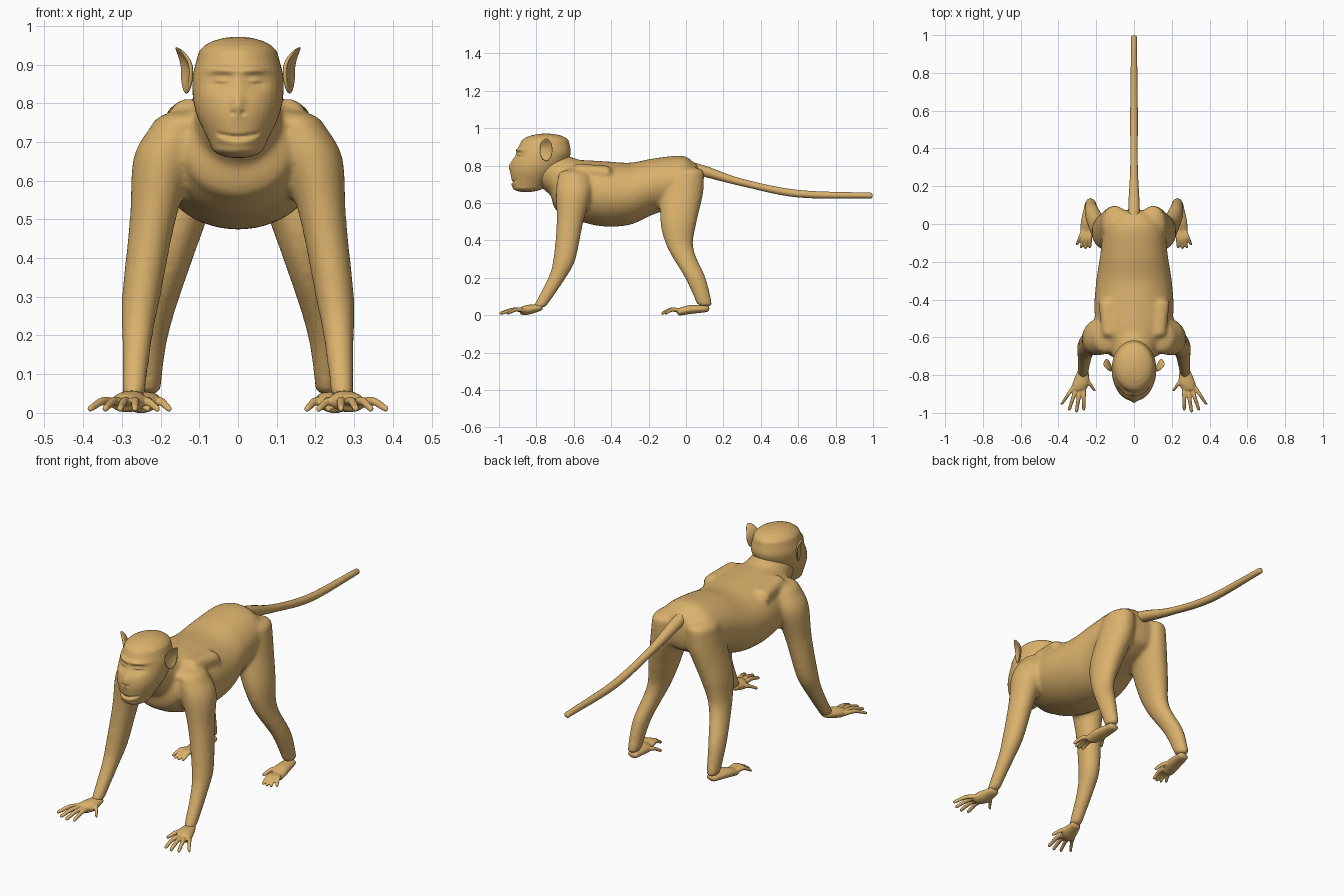
import bpy, bmesh, math
from mathutils import Vector

RIGHT, BACK, UP = Vector((1, 0, 0)), Vector((0, 1, 0)), Vector((0, 0, 1))
SIDES = {"left": 1, "right": -1}

default = bpy.data.objects.get("Cube")
if default:
    bpy.data.objects.remove(default, do_unlink=True)

fur = bpy.data.materials.new("tan_fur")
fur.use_nodes = True
fur.diffuse_color = (0.7, 0.44, 0.15, 1)
shader = next(node for node in fur.node_tree.nodes if node.type == "BSDF_PRINCIPLED")
shader.inputs["Base Color"].default_value = fur.diffuse_color
shader.inputs["Roughness"].default_value = 0.8


def spline(rows, steps=6):
    """Smooth curve through a few rows of position and radius."""
    points = [Vector(row) for row in rows]
    slopes = []
    for i in range(len(points)):
        before, after = max(i - 1, 0), min(i + 1, len(points) - 1)
        slopes.append((points[after] - points[before]) / (after - before))
    curve = []
    for i in range(len(points) - 1):
        start, end = points[i], points[i + 1]
        for step in range(steps):
            t = step / steps
            ease = t * t * (3 - 2 * t)
            leave = t * (1 - t) ** 2
            arrive = t * t * (t - 1)
            curve.append(start.lerp(end, ease) + slopes[i] * leave + slopes[i + 1] * arrive)
    return curve + [points[-1]]


def dome(end, inner, cap, steps=5):
    """Shrinking rows that round off one end of a tube."""
    outward = (end.xyz - inner.xyz).normalized()
    rows = []
    for step in range(1, steps + 1):
        angle = math.radians(85) * step / steps
        centre = end.xyz + outward * end.w * cap * math.sin(angle)
        rows.append(Vector((*centre, end.w * math.cos(angle))))
    return rows


def loft(bm, rows, across, along, ratio=1, side=1, cap=0.5, sides=24):
    """Round-ended tube of ellipses; ratio is the second radius over the first."""
    curve = spline(rows)
    head, tail = dome(curve[0], curve[1], cap), dome(curve[-1], curve[-2], cap)
    rings = []
    for row in head[::-1] + curve + tail:
        ring = []
        for k in range(sides):
            angle = math.tau * k / sides
            offset = across * math.cos(angle) + along * ratio * math.sin(angle)
            p = row.xyz + offset * row.w
            ring.append(bm.verts.new((p.x * side, p.y, p.z)))
        rings.append(ring)
    for ring, following in zip(rings, rings[1:]):
        for k in range(sides):
            bm.faces.new((ring[k - 1], ring[k], following[k], following[k - 1]))
    bm.faces.new(rings[0])
    bm.faces.new(rings[-1])


def finish(name, bm, voxel=0, smooth=0):
    """Turn the parts into one smooth skin."""
    bmesh.ops.recalc_face_normals(bm, faces=bm.faces[:])
    mesh = bpy.data.meshes.new(name)
    bm.to_mesh(mesh)
    bm.free()
    obj = bpy.data.objects.new(name, mesh)
    bpy.context.collection.objects.link(obj)
    bpy.ops.object.select_all(action="DESELECT")
    bpy.context.view_layer.objects.active = obj
    obj.select_set(True)
    if voxel:
        skin = obj.modifiers.new("skin", "REMESH")
        skin.mode = "VOXEL"
        skin.voxel_size = voxel
        soften = obj.modifiers.new("soften", "SMOOTH")
        soften.iterations = smooth
        for name in ("skin", "soften"):
            bpy.ops.object.modifier_apply(modifier=name)
    obj.data.materials.clear()
    obj.data.materials.append(fur)
    bpy.ops.object.shade_smooth()
    return obj


# Body: torso, neck, shoulder blades, arms and legs
torso = [(0, -.68, .67, .14), (0, -.6, .67, .19), (0, -.45, .65, .21), (0, -.3, .65, .2),
         (0, -.17, .69, .18), (0, -.02, .72, .16), (0, .04, .72, .12)]
neck = [(0, -.56, .68, .14), (0, -.75, .79, .1)]
blade = [(.13, -.58, .78, .04), (.14, -.42, .76, .05)]
arm = [(.15, -.6, .75, .07), (.19, -.6, .66, .08), (.22, -.62, .5, .06),
       (.25, -.65, .3, .05), (.26, -.69, .2, .04), (.27, -.78, .05, .03)]
leg = [(.1, 0, .76, .07), (.11, -.02, .65, .08), (.15, -.04, .5, .07),
       (.18, -.03, .36, .05), (.22, .05, .2, .04), (.23, .1, .06, .03)]
bm = bmesh.new()
loft(bm, torso, RIGHT, UP, ratio=0.83, cap=0.3, sides=40)
loft(bm, neck, RIGHT, (UP * 2 + BACK).normalized())
for side in SIDES.values():
    loft(bm, blade, RIGHT, UP, ratio=0.8, side=side)
    loft(bm, arm, RIGHT, BACK, ratio=1.2, side=side)
    loft(bm, leg, RIGHT, BACK, ratio=1.4, side=side)
finish("body", bm, voxel=0.01, smooth=12)

# Tail
tail = [(0, -.05, .81, .03), (0, .1, .77, .03), (0, .3, .71, .02), (0, .6, .65, .02), (0, .99, .64, .015)]
bm = bmesh.new()
loft(bm, tail, RIGHT, UP, sides=16)
finish("tail", bm)

# Head: stacked ellipses, then the face is pressed in and out
skull = [(0, -.84, .69, .07), (0, -.8, .78, .11), (0, -.765, .86, .118), (0, -.755, .92, .105)]
bm = bmesh.new()
loft(bm, skull, RIGHT, BACK, ratio=1.25, sides=40)
head = finish("head", bm, voxel=0.005, smooth=6)

# Each feature: depth, sideways distance, height, width, tallness
face = {
    "sockets": (.02, .045, .855, .03, .02),
    "eyelids": (-.014, .045, .857, .02, .012),
    "lid_creases": (.006, .045, .85, .02, .003),
    "brow": (-.012, .04, .885, .04, .01),
    "nose": (-.012, 0, .8, .016, .03),
    "nostrils": (.008, .013, .775, .006, .005),
}
for vert in head.data.vertices:
    co = vert.co
    if co.y < -.78:
        push = 0
        for depth, x, z, wide, tall in face.values():
            push += depth * math.exp(-((abs(co.x) - x) / wide) ** 2 - ((co.z - z) / tall) ** 2)
        smile = co.z - .713 - 3 * co.x ** 2
        corner = max(0, 1 - (co.x / .06) ** 4)
        groove = math.exp(-(smile / .005) ** 2)
        lower_lip = math.exp(-((smile + .014) / .01) ** 2)
        co.y += push + corner * (.009 * groove - .006 * lower_lip)

# Ears: cupped discs leaning outward
for label, side in SIDES.items():
    bm = bmesh.new()
    bmesh.ops.create_uvsphere(bm, u_segments=24, v_segments=16, radius=1)
    for vert in bm.verts:
        p = vert.co.copy()
        if p.x > 0:
            p.x = p.x / 2 - max(0, .8 - p.y ** 2 - p.z ** 2)
        flare = max(p.z, 0) ** 2
        lean = .014 * p.x + .012 * p.y + .026 * flare
        vert.co = ((.134 + lean) * side, -.748 + .034 * p.y, .885 + .06 * p.z)
    finish(label + "_ear", bm)

# Hands and feet: a flat palm or sole, four fanned digits and a thumb
palm = [(.27, -.78, .04, .03), (.28, -.84, .03, .044), (.29, -.87, .026, .04)]
sole = [(.23, .11, .035, .03), (.24, .02, .03, .04), (.25, -.03, .02, .035)]


def digit(bm, root, tip, side):
    rows = []
    for t in (0, 0.5, 1):
        x, y = Vector(root).lerp(Vector(tip), t)
        rows.append((x, y, .026 + .03 * t - .044 * t * t, .013 - .004 * t))
    loft(bm, rows, RIGHT, UP, side=side, cap=1, sides=12)


def extremity(name, base, root, tip, gap, fan, bow, thumb, side):
    bm = bmesh.new()
    loft(bm, base, RIGHT, UP, ratio=0.6, side=side)
    for i in range(4):
        digit(bm, (root[0] - gap * i, root[1]), (tip[0] - fan * i, tip[1] + bow * (i - 2) ** 2), side)
    digit(bm, *thumb, side)
    finish(name, bm, voxel=0.004, smooth=4)


for label, side in SIDES.items():
    extremity(label + "_hand", palm, root=(.32, -.86), tip=(.38, -.99), gap=.018, fan=.038,
              bow=.01, thumb=((.26, -.81), (.21, -.88)), side=side)
    extremity(label + "_foot", sole, root=(.27, -.04), tip=(.3, -.125), gap=.013, fan=.022,
              bow=.005, thumb=((.22, .03), (.18, -.04)), side=side)
